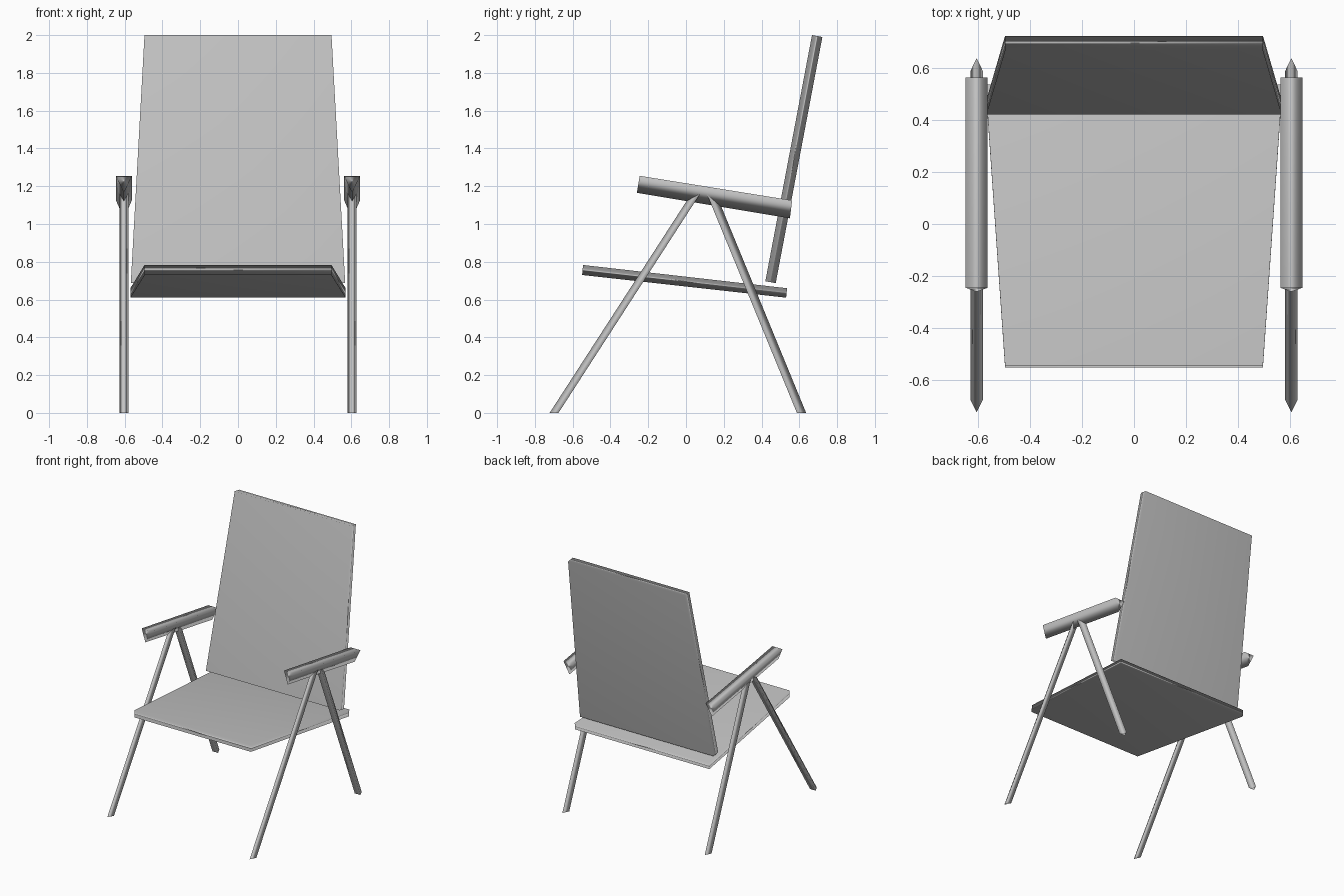
import bpy
import bmesh

cube = bpy.data.objects.get("Cube")
if cube:
    bpy.data.objects.remove(cube, do_unlink=True)

GREY = (0.55, 0.55, 0.55, 1.0)
grey = bpy.data.materials.new("plain grey")
grey.use_nodes = True
grey.diffuse_color = GREY
grey.node_tree.nodes["Principled BSDF"].inputs["Base Color"].default_value = GREY

SIDE = 0.604  # distance of the legs and arm rests from the middle


def loft(name, start, end, mirrored=False):
    """Solid joining two matching end outlines, optionally mirrored to the other side."""
    bm = bmesh.new()
    a = [bm.verts.new(p) for p in start]
    b = [bm.verts.new(p) for p in end]
    bm.faces.new(a)
    bm.faces.new(b)
    for i in range(len(a)):
        j = (i + 1) % len(a)
        bm.faces.new((a[i], a[j], b[j], b[i]))
    bmesh.ops.recalc_face_normals(bm, faces=bm.faces)
    for face in bm.faces:
        face.smooth = True
    mesh = bpy.data.meshes.new(name)
    bm.to_mesh(mesh)
    bm.free()
    mesh.materials.append(grey)
    obj = bpy.data.objects.new(name, mesh)
    bpy.context.collection.objects.link(obj)
    if mirrored:
        obj.modifiers.new("other side", 'MIRROR').use_mirror_merge = False
    # broad faces stay flat while the narrow edges look rounded
    soft = obj.modifiers.new("soft edges", 'WEIGHTED_NORMAL')
    soft.mode = 'FACE_AREA'
    return obj


def edge(half, p, q):
    """End outline of a panel: p and q are its two (y, z) corners."""
    return [(-half, *p), (half, *p), (half, *q), (-half, *q)]


def foot(inner, outer, z):
    """Horizontal triangle of a leg with its point facing outward."""
    return [(SIDE - 0.024, inner, z), (SIDE + 0.024, inner, z), (SIDE, outer, z)]


def arm_end(top, bottom):
    """Triangle of an arm rest: flat top and a point below."""
    return [(SIDE - 0.042, *top), (SIDE + 0.042, *top), (SIDE, *bottom)]


# tapered panels
loft("seat", edge(0.495, (-0.545, 0.783), (-0.55, 0.73)),
     edge(0.57, (0.535, 0.66), (0.53, 0.61)))
loft("backrest", edge(0.495, (0.667, 2.0), (0.722, 1.99)),
     edge(0.567, (0.42, 0.697), (0.475, 0.687)))

# arm rests and legs on both sides
loft("arm_rests", arm_end((-0.245, 1.255), (-0.26, 1.165)),
     arm_end((0.562, 1.125), (0.55, 1.03)), True)
loft("front_legs", foot(-0.675, -0.722, 0), foot(0.088, 0.041, 1.18), True)
loft("rear_legs", foot(0.587, 0.636, 0), foot(0.102, 0.151, 1.18), True)
